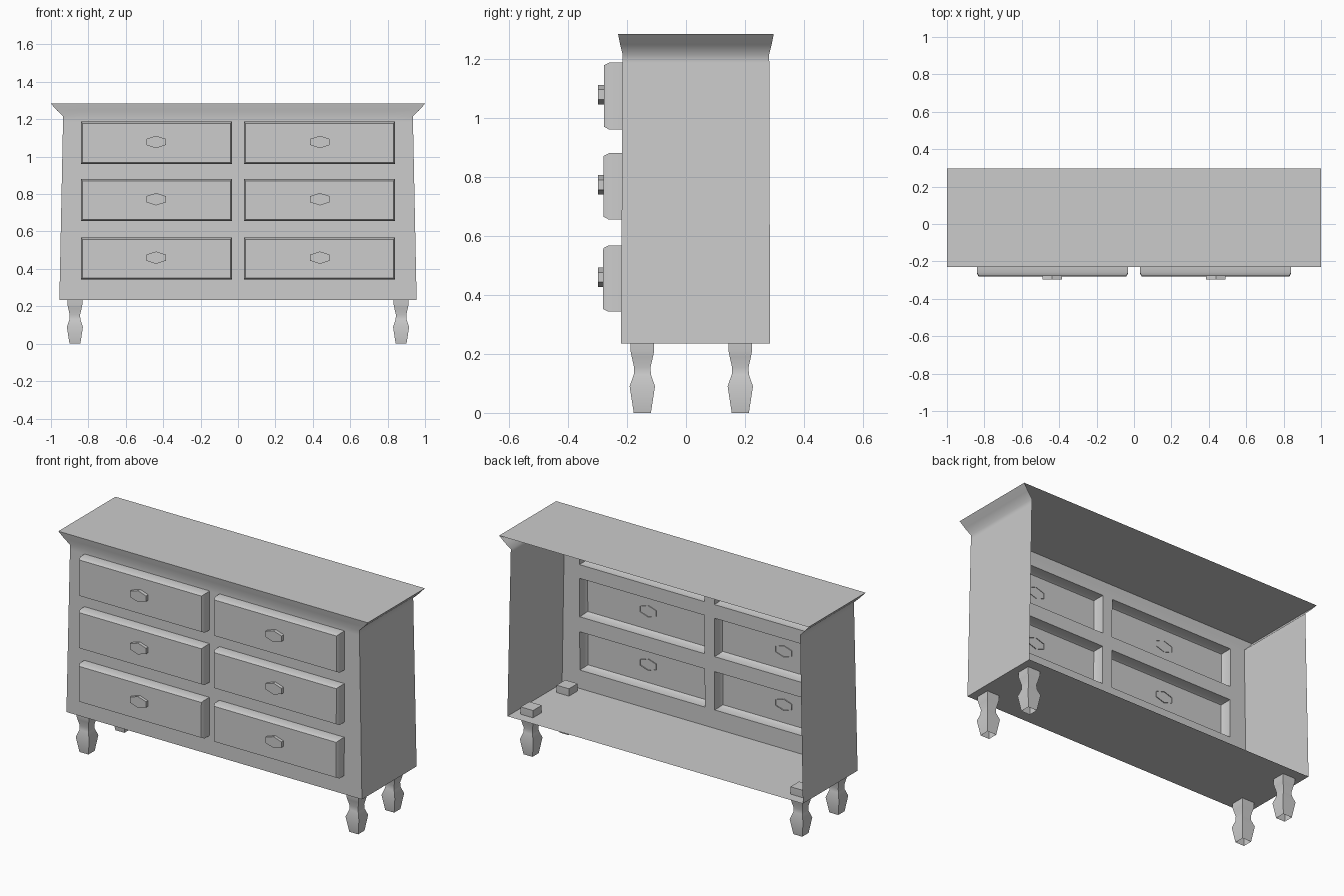
import bpy, bmesh, math

old = bpy.data.objects.get("Cube")
if old:
    bpy.data.objects.remove(old)

grey = bpy.data.materials.new("plain grey")
grey.use_nodes = True
colour = (0.6, 0.6, 0.6, 1)
grey.diffuse_color = colour
grey.node_tree.nodes["Principled BSDF"].inputs["Base Color"].default_value = colour


def finish(name, bm, smooth=True):
    mesh = bpy.data.meshes.new(name)
    bm.to_mesh(mesh)
    bm.free()
    mesh.materials.append(grey)
    ob = bpy.data.objects.new(name, mesh)
    bpy.context.collection.objects.link(ob)
    if smooth:
        bpy.ops.object.select_all(action='DESELECT')
        ob.select_set(True)
        bpy.context.view_layer.objects.active = ob
        bpy.ops.object.shade_smooth_by_angle(angle=math.radians(60))
    return ob


def skin(bm, rows, closed=False):
    """Join rows of points into a sheet and return its faces by row."""
    verts = [[bm.verts.new(p) for p in row] for row in rows]
    n = len(rows[0])
    faces = []
    for low, high in zip(verts, verts[1:]):
        faces.append([bm.faces.new((low[i], low[(i + 1) % n], high[(i + 1) % n], high[i]))
                      for i in range(n if closed else n - 1)])
    return verts, faces


# Carcass: thin shell open at the back, with flared cornice
BASE, TOP = 0.235, 1.283
drawer_rows = [(0.343, 0.567), (0.655, 0.88), (0.96, 1.187)]
levels = [BASE] + [z for pair in drawer_rows for z in pair] + [1.215]


def shell_row(z, w, front, back):
    xs = (-w, -w, -0.84, -0.032, 0.032, 0.84, w, w)
    ys = (back,) + (front,) * 6 + (back,)
    return [(x, y, z) for x, y in zip(xs, ys)]


rows = []
for z in levels:
    t = (z - BASE) / (levels[-1] - BASE)
    rows.append(shell_row(z, 0.955 - 0.02 * t, -0.22 + 0.005 * t, 0.285 - 0.003 * t))
rows.append(shell_row(1.247, 0.968, -0.223, 0.29))
rows.append(shell_row(TOP, 1.0, -0.23, 0.297))

bm = bmesh.new()
verts, faces = skin(bm, rows)
bm.faces.new(list(reversed(verts[0])))   # floor
bm.faces.new(verts[-1])                  # top board

# Drawer fronts: hollow panels pushed out of the shell, with a bevelled rim
panels = [faces[r][c] for r in (1, 3, 5) for c in (2, 4)]
bm.normal_update()
bmesh.ops.inset_individual(bm, faces=panels, thickness=0, depth=0.044)
bmesh.ops.inset_individual(bm, faces=panels, thickness=0.013, depth=0.018)
finish("carcass_with_drawers", bm)

# Knobs: stretched hexagonal prisms
for row, (low, high) in zip(("lower", "middle", "upper"), drawer_rows):
    for side, x in (("right", -0.438), ("left", 0.438)):
        bm = bmesh.new()
        z = (low + high) / 2 + 0.005
        ring = [(x + 0.06 * math.sin(a), z + 0.033 * math.cos(a))
                for a in (-i * math.tau / 6 for i in range(6))]
        ends, _ = skin(bm, [[(px, y, pz) for px, pz in ring] for y in (-0.275, -0.298)], True)
        bm.faces.new(ends[1])
        bmesh.ops.recalc_face_normals(bm, faces=bm.faces)
        for f in bm.faces:
            if abs(f.normal.y) > 0.9 and f.normal.y > 0:
                f.normal_flip()
        finish(f"{row}_{side}_knob", bm, False)

# Legs: square, turned profile, open at the foot and poking through the floor
profile = [(0.0, 0.029), (0.09, 0.043), (0.13, 0.029), (0.155, 0.028),
           (0.19, 0.036), (0.21, 0.04), (0.278, 0.04)]
corners = [(-1, -1), (1, -1), (1, 1), (-1, 1)]
for side, x in (("right", -0.872), ("left", 0.872)):
    for end, y in (("front", -0.148), ("back", 0.184)):
        bm = bmesh.new()
        ends, _ = skin(bm, [[(x + h * i, y + h * j, z) for i, j in corners]
                            for z, h in profile], True)
        bm.faces.new(ends[-1])
        finish(f"{end}_{side}_leg", bm)
